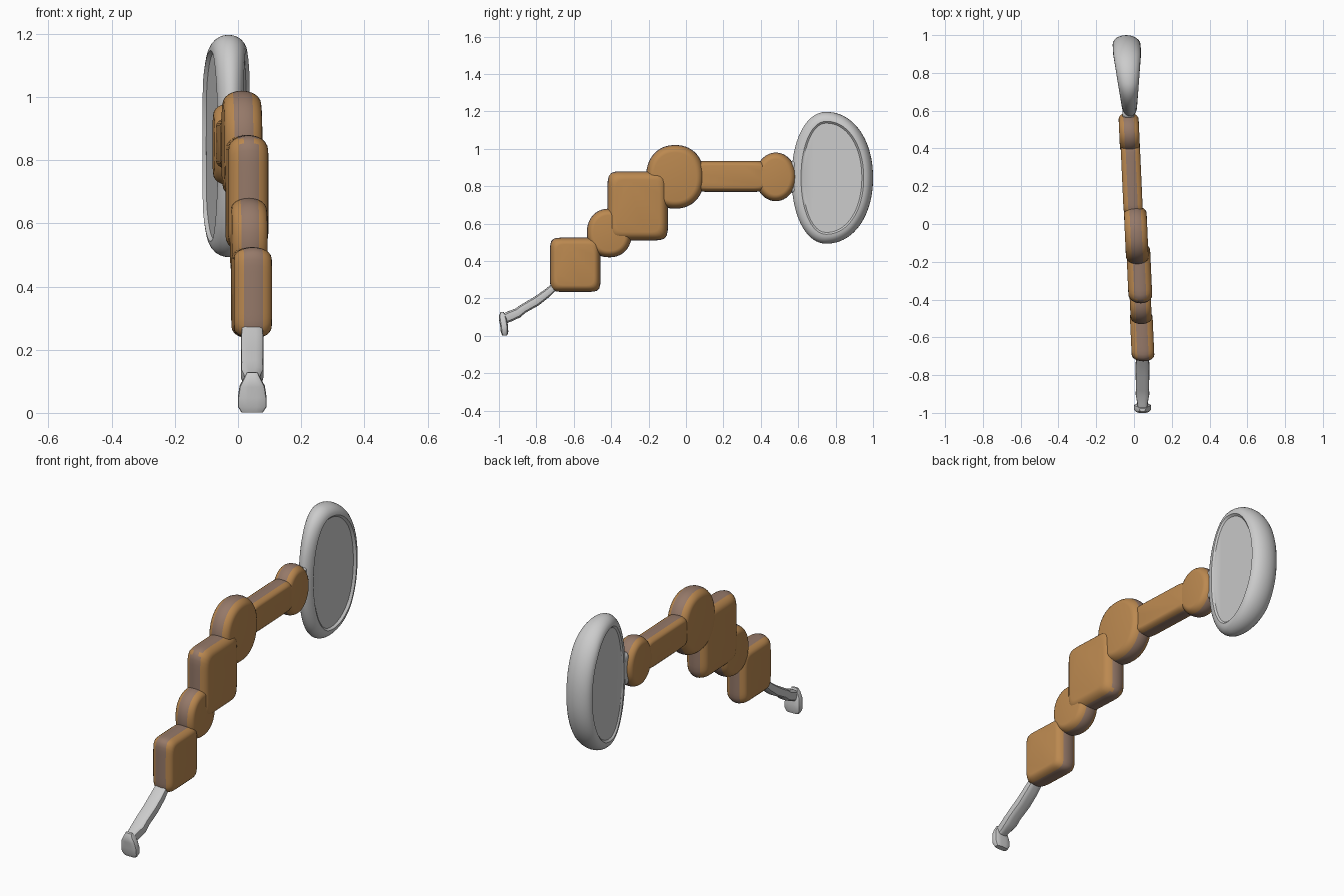
import bpy, bmesh, math
from mathutils import Vector

if "Cube" in bpy.data.objects:
    bpy.data.objects.remove(bpy.data.objects["Cube"])

LEAN = -0.045  # the chain drifts sideways along its length


def material(name, color):
    m = bpy.data.materials.new(name)
    m.diffuse_color = color
    m.use_nodes = True
    m.node_tree.nodes["Principled BSDF"].inputs["Base Color"].default_value = m.diffuse_color
    return m


wood = material("wood_face", (0.50, 0.25, 0.08, 1))
rim_wood = material("wood_rim", (0.30, 0.19, 0.14, 1))


def finish(bm, name, mats=()):
    bmesh.ops.recalc_face_normals(bm, faces=bm.faces)
    if mats:
        for f in bm.faces:
            f.material_index = 0 if abs(f.normal.x) > 0.35 else 1
    me = bpy.data.meshes.new(name)
    bm.to_mesh(me)
    bm.free()
    for m in mats:
        me.materials.append(m)
    ob = bpy.data.objects.new(name, me)
    bpy.context.collection.objects.link(ob)
    me.shade_smooth()
    me.set_sharp_from_angle(angle=math.radians(35))
    return ob


def loft(bm, rings):
    rows = [[bm.verts.new(p) for p in ring] for ring in rings]
    n = len(rows[0])
    for a, b in zip(rows, rows[1:]):
        for i in range(n):
            j = (i + 1) % n
            bm.faces.new((a[i], a[j], b[j], b[i]))
    bm.faces.new(rows[0])
    bm.faces.new(rows[-1])


def slab(name, x, y, z, left, right, high, thick, bevel, power=2.0,
         recess=0.0, wedge=None, mats=(), n=64):
    """Flat-faced bead with a bulging rim; its outline lies in the YZ plane."""
    profile = []
    for k in range(13):
        t = -math.pi / 2 + math.pi * k / 12
        profile.append((math.sin(t), bevel * (1 - math.cos(t))))
    if recess:
        d = 1 - recess / thick
        profile = [(-d, bevel * 1.2)] + profile + [(d, bevel * 1.2)]
    rings = []
    for s, inset in profile:
        ring = []
        for i in range(n):
            a = 2 * math.pi * (i + 0.5) / n
            c, q = math.cos(a), math.sin(a)
            r = (abs(c) ** power + abs(q) ** power) ** (-1 / power)
            dy = c * r * ((right if c > 0 else left) - inset)
            dz = q * r * (high - inset)
            h = thick * (wedge(y + dy) if wedge else 1)
            ring.append((x + s * h + LEAN * dy, y + dy, z + dz))
        rings.append(ring)
    bm = bmesh.new()
    loft(bm, rings)
    return finish(bm, name, mats)


def strip(name, sections, x=0.045, n=20):
    """Soft strip through (y, z, half thickness, half width) sections."""
    pts = [Vector((0, s[0], s[1])) for s in sections]
    rings = []
    for i, s in enumerate(sections):
        d = (pts[min(i + 1, len(pts) - 1)] - pts[max(i - 1, 0)]).normalized()
        up = Vector((0, -d.z, d.y))
        ring = []
        for k in range(n):
            a = 2 * math.pi * k / n
            c, q = math.cos(a), math.sin(a)
            r = (c ** 4 + q ** 4) ** -0.25 * 0.95
            ring.append(pts[i] + Vector((x + c * r * s[3], 0, 0)) + up * q * r * s[2])
        rings.append(ring)
    bm = bmesh.new()
    loft(bm, rings)
    return finish(bm, name)


# wooden beads: name, x, y, z, half y, half z, half thickness, bevel, squareness
beads = [
    ("small_round_bead_back", -0.025, 0.48, 0.85, 0.11, 0.13, 0.053, 0.035, 2),
    ("long_bar_bead", -0.012, 0.24, 0.853, 0.19, 0.083, 0.051, 0.025, 10),
    ("large_round_bead", 0.012, -0.058, 0.85, 0.155, 0.17, 0.06, 0.04, 2.2),
    ("large_square_bead", 0.028, -0.258, 0.695, 0.162, 0.185, 0.063, 0.045, 8),
    ("small_round_bead_front", 0.034, -0.41, 0.55, 0.12, 0.13, 0.056, 0.035, 2.2),
    ("small_square_bead", 0.043, -0.592, 0.38, 0.135, 0.145, 0.06, 0.035, 8),
]
for name, x, y, z, hy, hz, t, b, p in beads:
    slab(name, x, y, z, hy, hy, hz, t, b, p, mats=(wood, rim_wood))

# big wedge-shaped disc, thin where it meets the beads
slab("clip_disc", -0.03, 0.75, 0.845, 0.185, 0.25, 0.352, 0.074, 0.05, 2.1,
     recess=0.012, wedge=lambda y: min(1, 0.45 + 0.55 * (y - 0.56) / 0.34), n=96)
slab("disc_neck", -0.03, 0.58, 0.85, 0.04, 0.04, 0.09, 0.03, 0.02)

# tail cord with a wider end tab
strip("tail_cord", [(-0.69, 0.275, 0.02, 0.034), (-0.74, 0.23, 0.024, 0.038),
                    (-0.80, 0.185, 0.027, 0.038), (-0.87, 0.145, 0.026, 0.037),
                    (-0.90, 0.122, 0.028, 0.038), (-0.94, 0.105, 0.03, 0.03),
                    (-0.975, 0.09, 0.028, 0.026)])
strip("tail_tab", [(-0.984, 0.128, 0.008, 0.018), (-0.982, 0.11, 0.02, 0.028),
                   (-0.978, 0.085, 0.022, 0.042), (-0.972, 0.05, 0.022, 0.048),
                   (-0.97, 0.02, 0.021, 0.048), (-0.968, 0.002, 0.014, 0.036)])
